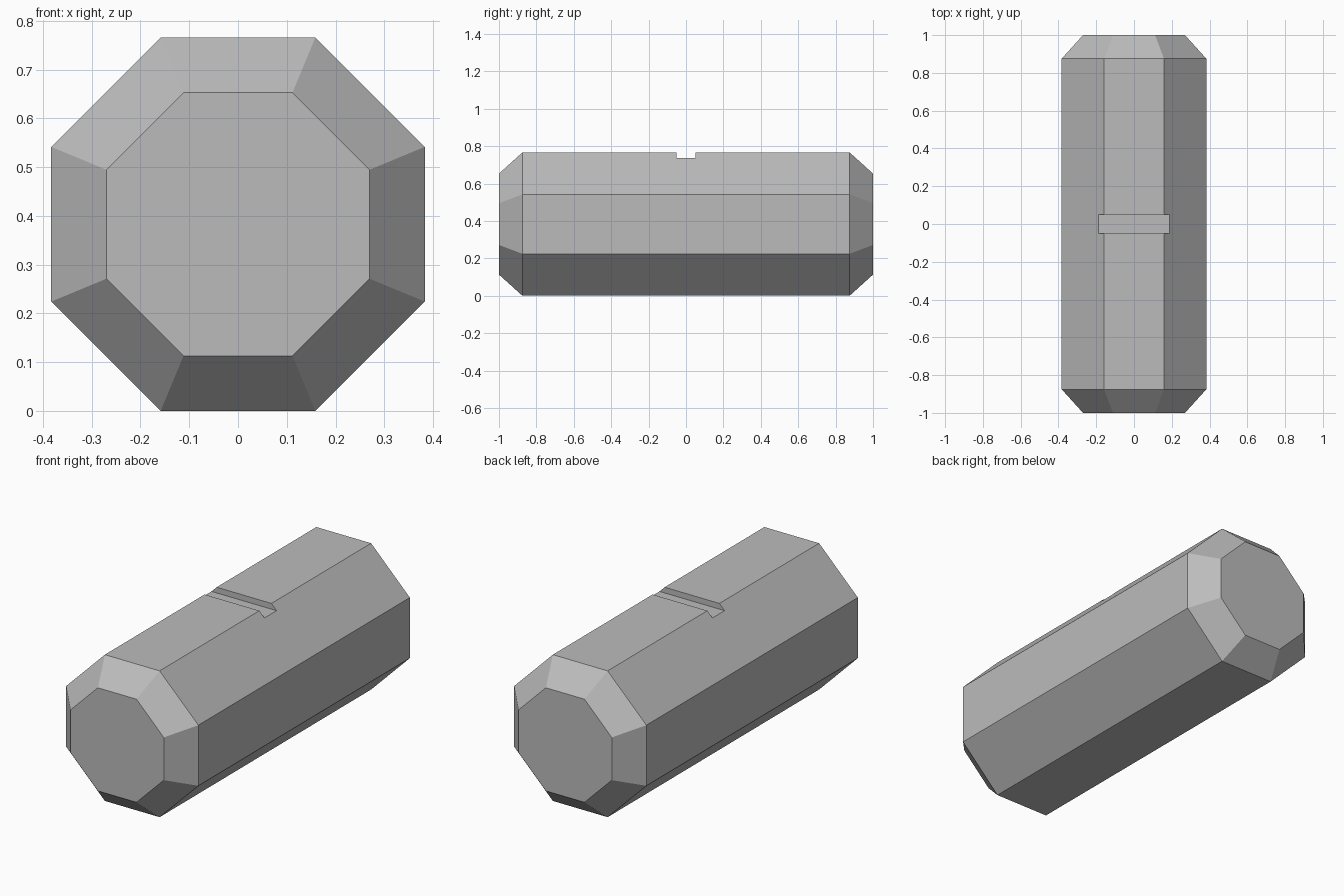
import bpy
import bmesh
import math

SIDES = 8
APOTHEM = 0.383       # half the width across flats
CAP_APOTHEM = 0.27    # half the width of the flat ends
HALF_LENGTH = 1.0
SHOULDER = 0.875      # where the end chamfers begin

cube = bpy.data.objects.get("Cube")
if cube:
    bpy.data.objects.remove(cube, do_unlink=True)

grey = bpy.data.materials.new("plain_grey")
grey.use_nodes = True
colour = (0.5, 0.5, 0.5, 1)
grey.diffuse_color = colour
grey.node_tree.nodes["Principled BSDF"].inputs["Base Color"].default_value = colour


def add_object(name, bm):
    bmesh.ops.recalc_face_normals(bm, faces=bm.faces)
    mesh = bpy.data.meshes.new(name)
    bm.to_mesh(mesh)
    bm.free()
    mesh.materials.append(grey)
    obj = bpy.data.objects.new(name, mesh)
    bpy.context.collection.objects.link(obj)
    return obj


def octagon_ring(bm, y, apothem):
    radius = apothem / math.cos(math.pi / SIDES)
    angles = [(i + 0.5) * math.tau / SIDES for i in range(SIDES)]
    return [bm.verts.new((radius * math.cos(a), y, APOTHEM + radius * math.sin(a)))
            for a in angles]


# Octagonal bar with chamfered ends
bm = bmesh.new()
sections = [(-HALF_LENGTH, CAP_APOTHEM), (-SHOULDER, APOTHEM),
            (SHOULDER, APOTHEM), (HALF_LENGTH, CAP_APOTHEM)]
rings = [octagon_ring(bm, y, a) for y, a in sections]
for a, b in zip(rings, rings[1:]):
    for i in range(SIDES):
        j = (i + 1) % SIDES
        bm.faces.new((a[i], a[j], b[j], b[i]))
bm.faces.new(rings[0])
bm.faces.new(rings[-1])
bar = add_object("octagonal_bar", bm)

# Shallow groove across the middle of the top
bm = bmesh.new()
bmesh.ops.create_cube(bm, size=1)
bmesh.ops.scale(bm, vec=(1, 0.1, 0.2), verts=bm.verts)
bmesh.ops.translate(bm, vec=(0, 0, 2 * APOTHEM - 0.03 + 0.1), verts=bm.verts)
cutter = add_object("groove_cutter", bm)
cutter.hide_render = True

cut = bar.modifiers.new("groove", "BOOLEAN")
cut.operation = "DIFFERENCE"
cut.solver = "EXACT"
cut.object = cutter
bpy.context.view_layer.objects.active = bar
bpy.ops.object.modifier_apply(modifier=cut.name)
bpy.data.objects.remove(cutter, do_unlink=True)
